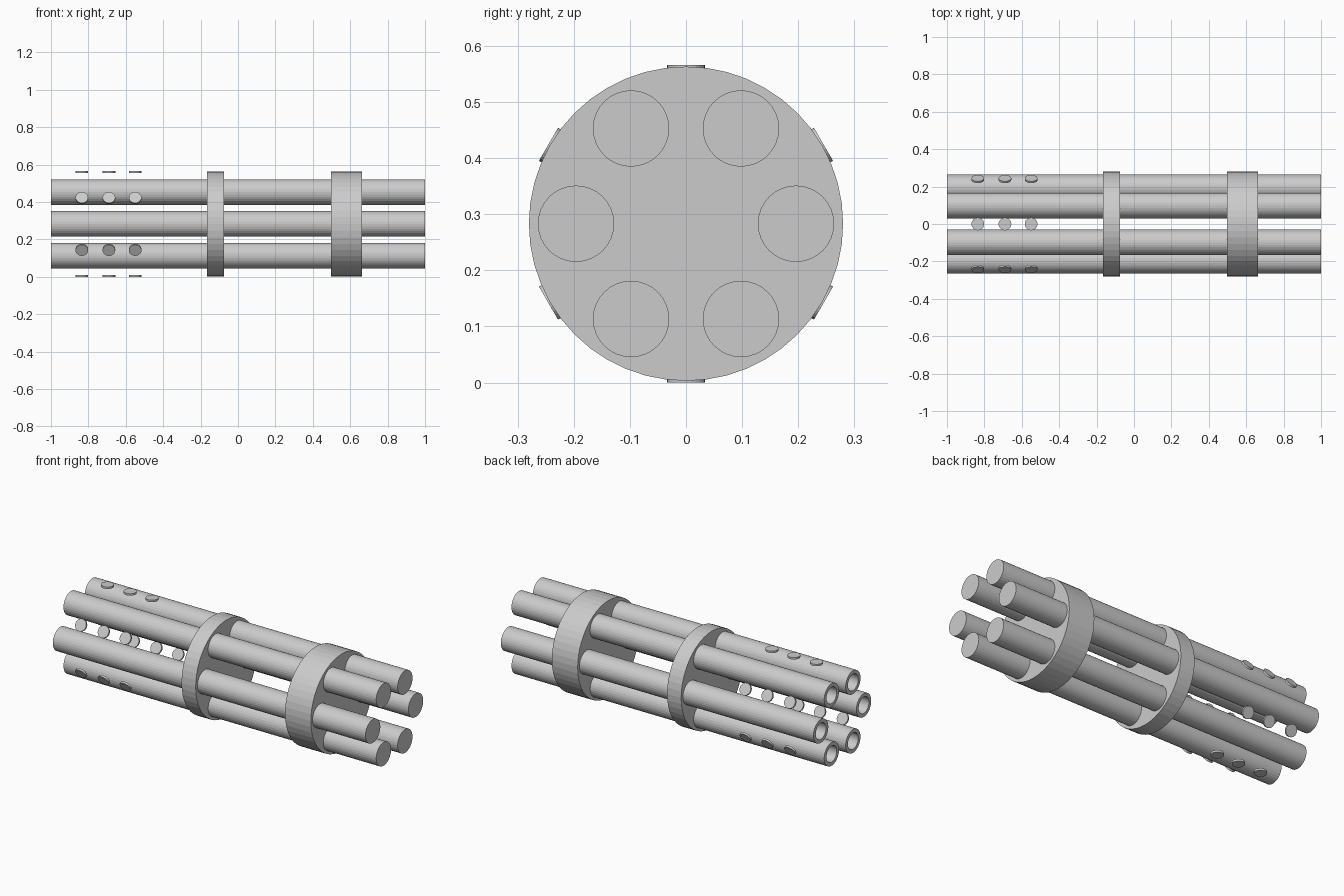
import bpy, bmesh, math
from mathutils import Matrix, Vector

if "Cube" in bpy.data.objects:
    bpy.data.objects.remove(bpy.data.objects["Cube"])

ZC = 0.283            # height of the main axis
mat = bpy.data.materials.new("light_grey")
mat.diffuse_color = (0.6, 0.6, 0.6, 1)
mat.use_nodes = True
mat.node_tree.nodes["Principled BSDF"].inputs["Base Color"].default_value = mat.diffuse_color


def cylinder(name, start, end, radius, sides, bore=0, depth=0):
    """Cylinder from start to end; an optional blind bore opens at the start."""
    start, end = Vector(start), Vector(end)
    axis = end - start
    length = axis.length
    # closed lathe profile as (radius, distance along axis)
    rings = [(radius, 0), (radius, length)]
    if bore:
        rings = [(bore, depth), (bore, 0)] + rings
    bm = bmesh.new()
    loops = []
    for r, h in rings:
        loops.append([bm.verts.new((r * math.cos(2 * math.pi * i / sides),
                                    r * math.sin(2 * math.pi * i / sides), h))
                      for i in range(sides)])
    for a, b in zip(loops, loops[1:]):
        for i in range(sides):
            j = (i + 1) % sides
            bm.faces.new((a[i], a[j], b[j], b[i]))
    bm.faces.new(loops[0][::-1])
    bm.faces.new(loops[-1])
    bmesh.ops.recalc_face_normals(bm, faces=bm.faces)
    rot = axis.to_track_quat('Z', 'Y').to_matrix().to_4x4()
    bm.transform(Matrix.Translation(start) @ rot)
    me = bpy.data.meshes.new(name)
    bm.to_mesh(me)
    bm.free()
    me.materials.append(mat)
    ob = bpy.data.objects.new(name, me)
    bpy.context.collection.objects.link(ob)
    return ob


def ring_point(x, r, angle):
    a = math.radians(angle)
    return (x, r * math.cos(a), ZC + r * math.sin(a))


for k in range(6):
    # barrels, hollow at the -x end
    a = 60 * k
    cylinder(f"barrel_{k + 1}", ring_point(-1, 0.196, a), ring_point(1, 0.196, a),
             0.068, 32, bore=0.047, depth=0.4)
    # thin round studs between the barrels
    for n, x in enumerate((-0.835, -0.69, -0.55)):
        cylinder(f"stud_{k + 1}_{n + 1}", ring_point(x, 0.272, a + 30),
                 ring_point(x, 0.283, a + 30), 0.034, 24)

# clamp discs holding the barrels
cylinder("narrow_clamp", (-0.165, 0, ZC), (-0.075, 0, ZC), 0.28, 48)
cylinder("wide_clamp", (0.497, 0, ZC), (0.662, 0, ZC), 0.28, 48)
